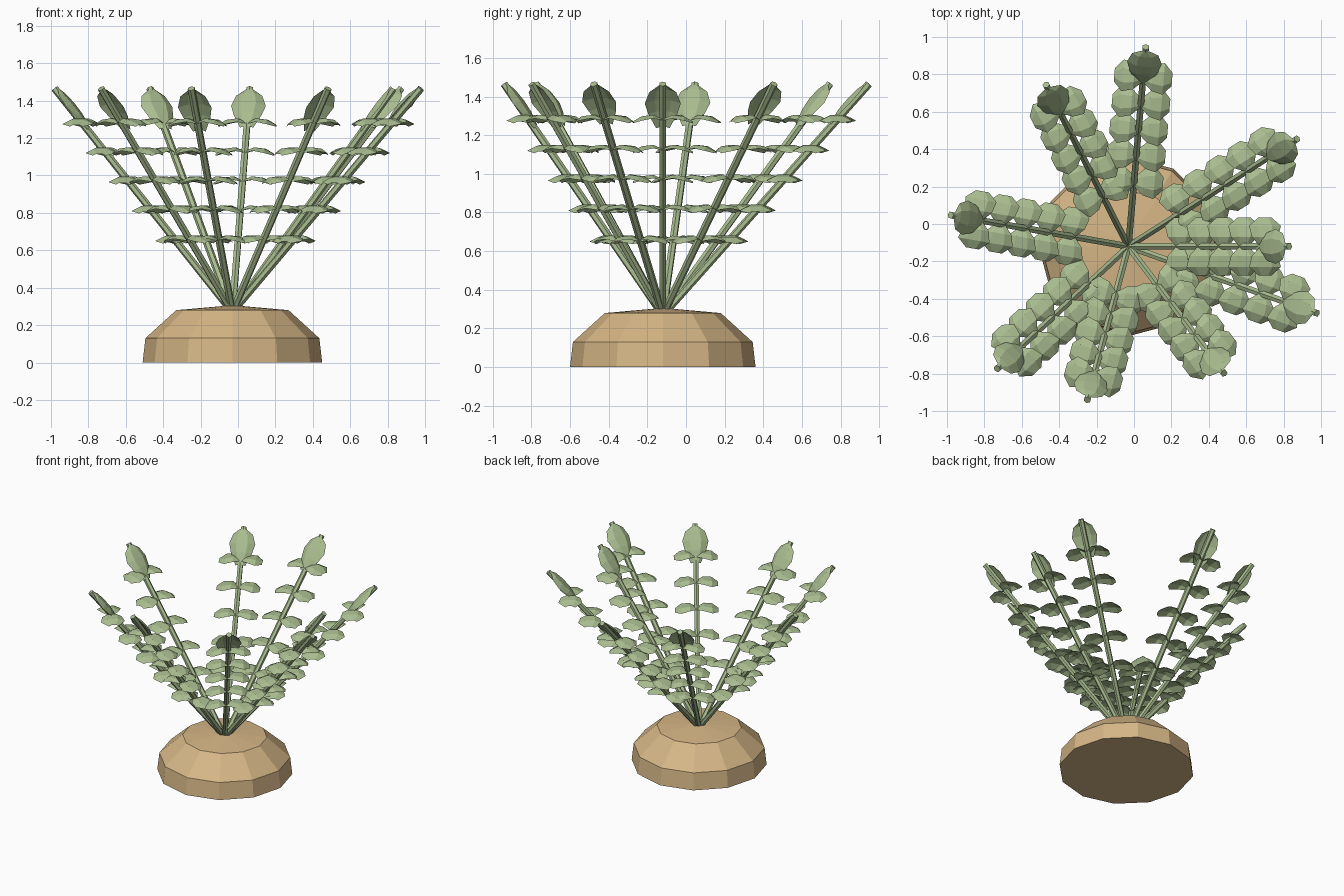
import bpy
from math import cos, sin, pi, radians
from mathutils import Vector, Matrix

cube = bpy.data.objects.get("Cube")
if cube:
    bpy.data.objects.remove(cube)


def material(name, rgb):
    m = bpy.data.materials.new(name)
    m.use_nodes = True
    m.diffuse_color = (*rgb, 1)
    m.node_tree.nodes["Principled BSDF"].inputs["Base Color"].default_value = (*rgb, 1)
    return m


GREEN = material("leaf_green", (0.40, 0.51, 0.28))
SAND = material("sandy_soil", (0.67, 0.47, 0.24))


def build(name, verts, faces, mat):
    mesh = bpy.data.meshes.new(name)
    mesh.from_pydata(verts, [], faces)
    mesh.materials.append(mat)
    ob = bpy.data.objects.new(name, mesh)
    bpy.context.collection.objects.link(ob)
    return ob


def rings(profile, sides, matrix):
    """Capped tube through (radius, height) rings."""
    verts = [matrix @ Vector((r * cos(2 * pi * i / sides), r * sin(2 * pi * i / sides), z))
             for r, z in profile for i in range(sides)]
    faces = [(k * sides + i, k * sides + (i + 1) % sides,
              (k + 1) * sides + (i + 1) % sides, (k + 1) * sides + i)
             for k in range(len(profile) - 1) for i in range(sides)]
    top = (len(profile) - 1) * sides
    faces += [tuple(reversed(range(sides))), tuple(range(top, top + sides))]
    return verts, faces


def leaf(stations, droop, matrix):
    """Arched leaf along +x from (distance, half width, height) stations."""
    verts, faces = [], []
    for d, w, h in stations:
        for side in (-1, -0.45, 0.45, 1):
            fall = droop * side ** 2 * w / 0.09
            verts.append(matrix @ Vector((d, side * w, h - fall)))
    for k in range(len(stations) - 1):
        for j in range(3):
            a = k * 4 + j
            faces.append((a, a + 4, a + 5, a + 1))
    return verts, faces


def merge(parts):
    verts, faces = [], []
    for v, f in parts:
        n = len(verts)
        verts += v
        faces += [tuple(i + n for i in face) for face in f]
    return verts, faces


# Faceted soil mound
ROOT = Vector((-0.03, -0.12, 0.27))
mound = [(0.48, 0), (0.465, 0.13), (0.30, 0.28), (0.015, 0.305)]
build("soil_mound", *rings(mound, 12, Matrix.Translation((ROOT.x, ROOT.y, 0))), SAND)

# Stalks fanning outward: (heading in degrees, reach)
STALKS = [(0, 0.86), (32.5, 1.07), (85, 1.07), (117, 0.97), (170, 0.965),
          (223, 0.96), (255, 0.85), (307, 0.85), (340.5, 1.07)]
LEVELS = [0.66, 0.82, 0.975, 1.13, 1.285]
SIDE_LEAF = [(0, 0.025, 0), (0.05, 0.07, 0.025), (0.11, 0.085, 0.018), (0.155, 0.035, -0.012)]
TIP_LEAF = [(0, 0.035, 0.018), (0.09, 0.075, 0.034), (0.16, 0.093, 0.036),
            (0.23, 0.07, 0.03), (0.265, 0.022, 0.02)]

for n, (heading, reach) in enumerate(STALKS, 1):
    a = radians(heading)
    out = Vector((cos(a), sin(a), 0))
    side = Vector((-sin(a), cos(a), 0))
    axis = out * reach + Vector((0, 0, 1.465 - ROOT.z))
    length = axis.length
    along = axis.normalized()
    above = along.cross(side)

    # Straight stem
    turn = Matrix((above, side, along)).transposed().to_4x4()
    turn.translation = ROOT
    build(f"stem_{n}", *rings([(0.02, 0), (0.02, length)], 6, turn), GREEN)

    # Paired level leaves on both sides of the stem
    leaves = []
    for z in LEVELS:
        spot = ROOT + axis * ((z - ROOT.z) / axis.z)
        for s in (90, -90):
            m = Matrix.Translation(spot) @ Matrix.Rotation(a + radians(s), 4, "Z")
            leaves.append(leaf(SIDE_LEAF, 0.03, m))
    build(f"side_leaves_{n}", *merge(leaves), GREEN)

    # Leaf capping the stem tip
    m = Matrix((along, side, along.cross(side))).transposed().to_4x4()
    m.translation = ROOT + along * (length - 0.285)
    build(f"tip_leaf_{n}", *leaf(TIP_LEAF, 0.035, m), GREEN)
